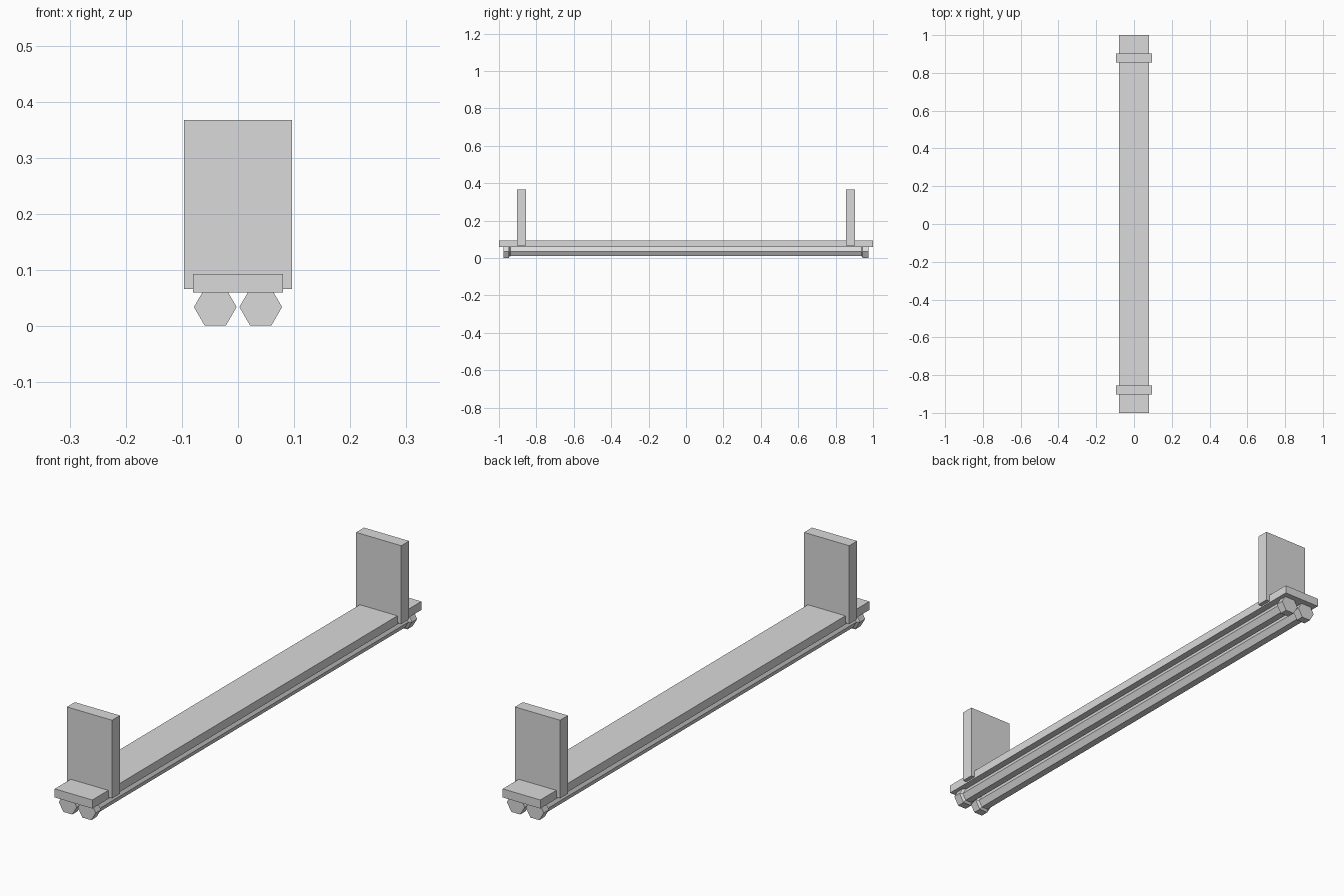
import bpy
from math import pi

if "Cube" in bpy.data.objects:
    bpy.data.objects.remove(bpy.data.objects["Cube"], do_unlink=True)

# One plain grey for the whole model
grey = bpy.data.materials.new("light_grey")
grey.use_nodes = True
colour = (0.7, 0.7, 0.7, 1)
grey.diffuse_color = colour
grey.node_tree.nodes["Principled BSDF"].inputs["Base Color"].default_value = colour


def finish(name):
    ob = bpy.context.object
    ob.name = name
    ob.data.materials.append(grey)
    return ob


def box(name, size, centre):
    bpy.ops.mesh.primitive_cube_add(size=1, location=centre)
    ob = finish(name)
    ob.scale = size
    bpy.ops.object.transform_apply(location=False, rotation=False, scale=True)


def hex_bar(name, x, y0, y1, r0, r1):
    """Six-sided bar along y, corners pointing sideways."""
    bpy.ops.mesh.primitive_cone_add(
        vertices=6, radius1=r0, radius2=r1, depth=abs(y1 - y0),
        location=(x, (y0 + y1) / 2, TUBE_Z),
        rotation=(-pi / 2 if y1 > y0 else pi / 2, 0, 0))
    ob = finish(name)
    # Turn the corners onto the x axis
    for v in ob.data.vertices:
        v.co.x, v.co.y = v.co.y, -v.co.x


TUBE_Z, TUBE_R, CAP_R = 0.034, 0.028, 0.038

# Long flat board
box("board", (0.16, 2.0, 0.033), (0, 0, 0.0765))

# Upright panels near both ends
for end, y in (("front", -0.879), ("back", 0.879)):
    box(end + "_panel", (0.192, 0.048, 0.301), (0, y, 0.2165))

# Twin tubes beneath, with a cap and a short collar at each end
for side, x in (("left", 0.0405), ("right", -0.0405)):
    hex_bar(side + "_tube", x, -0.95, 0.95, TUBE_R, TUBE_R)
    for end, s in (("front", -1), ("back", 1)):
        hex_bar(f"{side}_{end}_cap", x, s * 0.945, s * 0.977, CAP_R, CAP_R)
        hex_bar(f"{side}_{end}_collar", x, s * 0.938, s * 0.945, TUBE_R, CAP_R)
